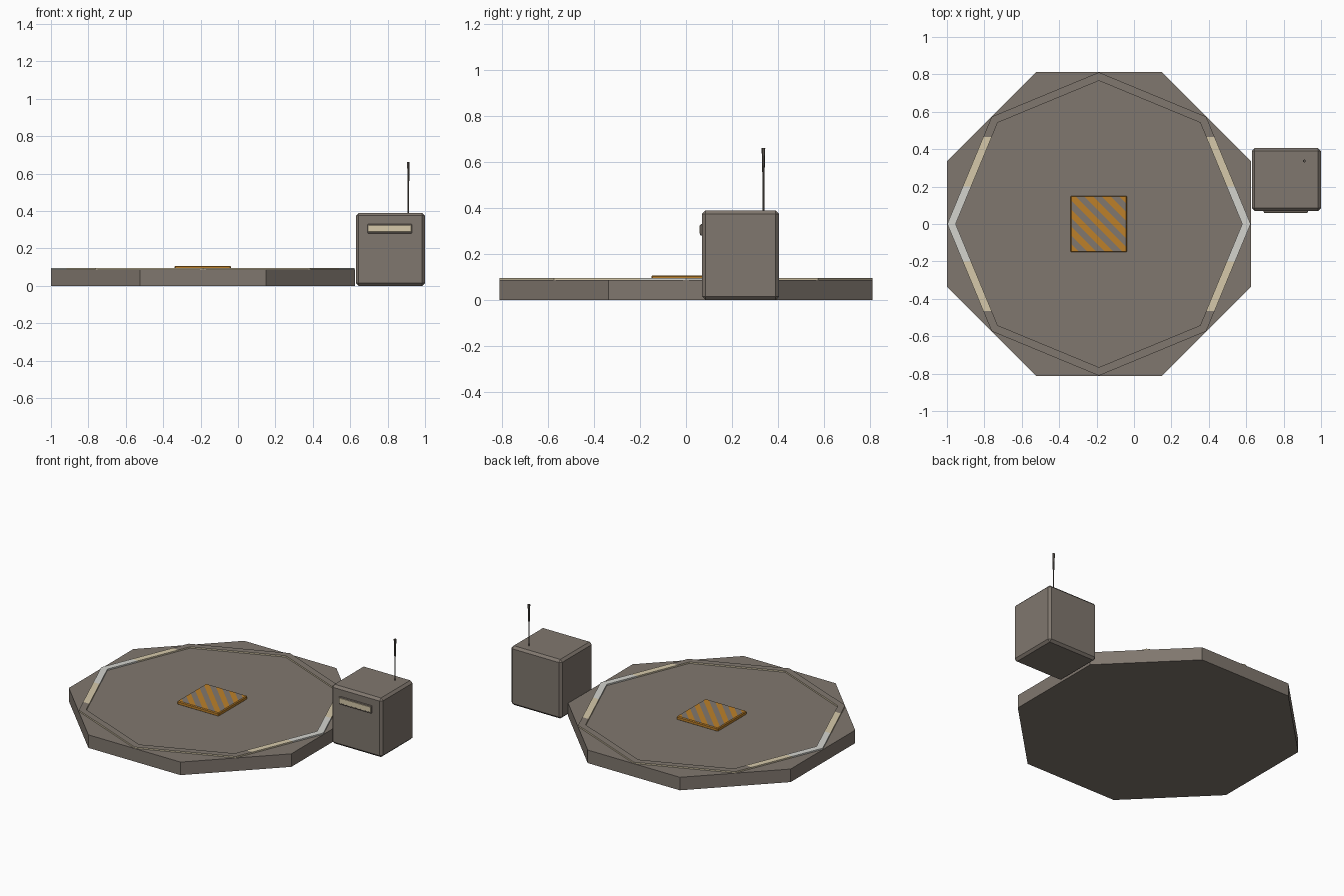
import bpy, bmesh, math
from mathutils import Vector

if "Cube" in bpy.data.objects:
    bpy.data.objects.remove(bpy.data.objects["Cube"])


def material(name, r, g, b):
    m = bpy.data.materials.new(name)
    lin = [((c / 255 + 0.055) / 1.055) ** 2.4 for c in (r, g, b)]
    m.diffuse_color = (*lin, 1)
    m.use_nodes = True
    m.node_tree.nodes["Principled BSDF"].inputs["Base Color"].default_value = m.diffuse_color
    return m


STONE = material("warm_grey", 128, 119, 110)
CREAM = material("cream_light", 214, 201, 170)
WHITE = material("pale_grey", 211, 212, 206)
ORANGE = material("hazard_orange", 188, 128, 42)
DARK = material("dark_grey", 92, 86, 80)

CX = -0.1875      # platform centre
DECK = 0.086      # platform top


def finish(bm, name, mats):
    bmesh.ops.recalc_face_normals(bm, faces=bm.faces)
    bm.normal_update()
    me = bpy.data.meshes.new(name)
    bm.to_mesh(me)
    bm.free()
    for m in mats:
        me.materials.append(m)
    ob = bpy.data.objects.new(name, me)
    bpy.context.collection.objects.link(ob)
    return ob


def box_bm(lo, hi, bevel):
    bm = bmesh.new()
    bmesh.ops.create_cube(bm, size=1)
    for v in bm.verts:
        v.co = Vector([(a + b) / 2 + c * (b - a) for a, b, c in zip(lo, hi, v.co)])
    bmesh.ops.bevel(bm, geom=bm.edges[:], offset=bevel, segments=1,
                    affect='EDGES', profile=0.5)
    return bm


def cut(bm, co, no):
    bmesh.ops.bisect_plane(bm, geom=bm.verts[:] + bm.edges[:] + bm.faces[:],
                           plane_co=co, plane_no=no, dist=1e-6)


def octagon(bm, radius, z, turn):
    return [bm.verts.new((CX + radius * math.cos(turn + i * math.pi / 4),
                          radius * math.sin(turn + i * math.pi / 4), z))
            for i in range(8)]


def bridge(bm, a, b):
    for i in range(8):
        j = (i + 1) % 8
        bm.faces.new((a[i], a[j], b[j], b[i]))


# Octagonal platform, flat sides facing the axes
bm = bmesh.new()
R = 0.8125 / math.cos(math.pi / 8)
low, top = (octagon(bm, R, z, math.pi / 8) for z in (0, DECK))
bridge(bm, low, top)
bm.faces.new(low)
bm.faces.new(top)
finish(bm, "platform", [STONE])

# Raised rim ring, corners on the axes, with lit strips left and right
bm = bmesh.new()
loops = [octagon(bm, r, z, 0) for r, z in
         ((0.811, DECK - 0.004), (0.811, 0.095), (0.766, 0.095), (0.766, DECK - 0.004))]
for k in range(4):
    bridge(bm, loops[k], loops[(k + 1) % 4])
for y in (-0.465, -0.2, 0.2, 0.465):
    cut(bm, (0, y, 0), (0, 1, 0))
bm.normal_update()
for f in bm.faces:
    y = abs(f.calc_center_median().y)
    if y < 0.2:
        f.material_index = 2
    elif y < 0.465 or abs(f.normal.z) < 0.5:
        f.material_index = 1
finish(bm, "rim_ring", [STONE, CREAM, WHITE])

# Central pad with diagonal hazard stripes
H = 0.151
bm = box_bm((CX - H, -H, DECK - 0.004), (CX + H, H, 0.107), 0.005)
BANDS = 13
step = 4 * H / BANDS
for i in range(1, BANDS):
    cut(bm, (CX - 2 * H + i * step, 0, 0), (1, 1, 0))
for f in bm.faces:
    c = f.calc_center_median()
    band = int((c.x - CX + c.y + 2 * H) / step)
    f.material_index = band % 2 if c.z > 0.106 else 0
finish(bm, "striped_pad", [ORANGE, STONE])

# Control box beside the platform
finish(box_bm((0.63, 0.07, 0), (1.0, 0.405, 0.39), 0.015), "control_box", [STONE])

# Slim display: frame with a lit face
finish(box_bm((0.692, 0.062, 0.28), (0.93, 0.075, 0.33), 0.003), "display_frame", [STONE])
finish(box_bm((0.695, 0.059, 0.289), (0.927, 0.066, 0.324), 0.001), "display_light", [CREAM])

# Antenna: thin rod with a thicker tip
for name, r1, r2, z1, z2 in (("antenna_rod", 0.004, 0.004, 0.38, 0.56),
                             ("antenna_tip", 0.005, 0.008, 0.55, 0.662)):
    bm = bmesh.new()
    bmesh.ops.create_cone(bm, cap_ends=True, segments=6, radius1=r1, radius2=r2,
                          depth=z2 - z1)
    bmesh.ops.translate(bm, verts=bm.verts, vec=(0.911, 0.337, (z1 + z2) / 2))
    finish(bm, name, [DARK])
